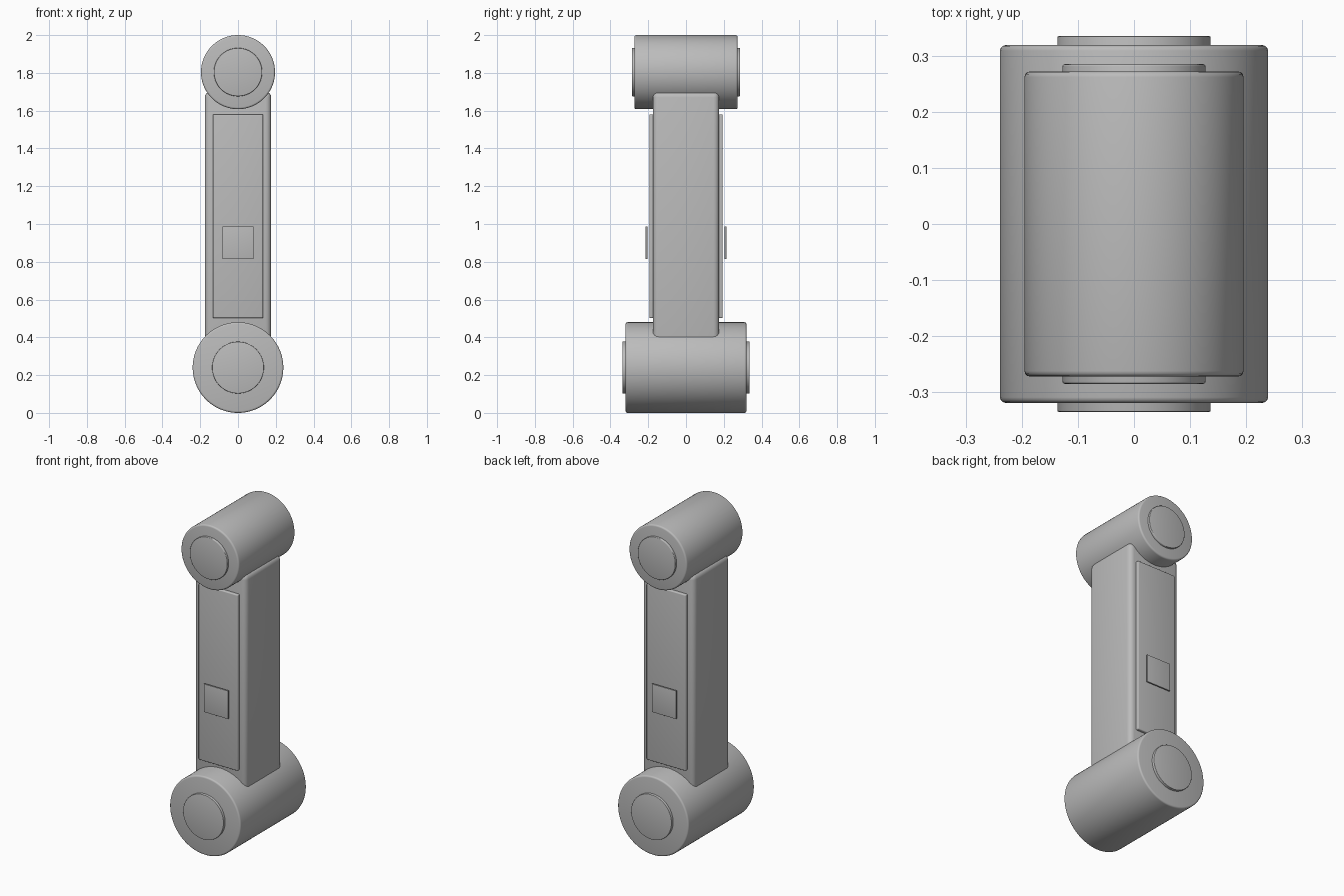
import bpy
import math

if "Cube" in bpy.data.objects:
    bpy.data.objects.remove(bpy.data.objects["Cube"])

# One plain grey for the whole part
grey = bpy.data.materials.new("plain_grey")
grey.use_nodes = True
colour = (0.5, 0.5, 0.5, 1)
grey.diffuse_color = colour
grey.node_tree.nodes["Principled BSDF"].inputs["Base Color"].default_value = colour


def finish(name, bevel, segments=4):
    """Name the active object, colour it, round its edges and shade it."""
    obj = bpy.context.object
    obj.name = name
    obj.data.materials.append(grey)
    bpy.ops.object.transform_apply(location=False, rotation=True, scale=True)
    mod = obj.modifiers.new("rounded_edges", "BEVEL")
    mod.width = bevel
    mod.segments = segments
    mod.limit_method = "ANGLE"
    mod.angle_limit = math.radians(40)
    bpy.ops.object.modifier_apply(modifier=mod.name)
    bpy.ops.object.shade_smooth_by_angle(angle=math.radians(35))
    return obj


def box(name, x_half, y_min, y_max, z_min, z_max, bevel):
    centre = (0, (y_min + y_max) / 2, (z_min + z_max) / 2)
    bpy.ops.mesh.primitive_cube_add(size=1, location=centre)
    bpy.context.object.scale = (2 * x_half, y_max - y_min, z_max - z_min)
    return finish(name, bevel)


def drum(name, radius, y_half, z, bevel):
    bpy.ops.mesh.primitive_cylinder_add(
        vertices=96, radius=radius, depth=2 * y_half,
        location=(0, 0, z), rotation=(math.pi / 2, 0, 0))
    return finish(name, bevel, 3)


# Lower and upper joints, each with a thinner pin showing at both ends
drum("lower_joint", 0.24, 0.32, 0.24, 0.01)
drum("lower_pin", 0.137, 0.336, 0.24, 0.002)
drum("upper_joint", 0.196, 0.273, 1.804, 0.01)
drum("upper_pin", 0.128, 0.286, 1.804, 0.004)

# Arm between the joints
box("arm", 0.176, -0.176, 0.176, 0.32, 1.70, 0.03)

# Raised panel and small plate on the front and the back
for side, sign in (("front", -1), ("back", 1)):
    for part, x_half, inner, outer, low, high, bevel in (
            ("panel", 0.133, 0.165, 0.194, 0.502, 1.58, 0.006),
            ("plate", 0.082, 0.205, 0.214, 0.815, 0.987, 0.001)):
        y_min, y_max = sorted((sign * inner, sign * outer))
        box(f"{side}_{part}", x_half, y_min, y_max, low, high, bevel)
